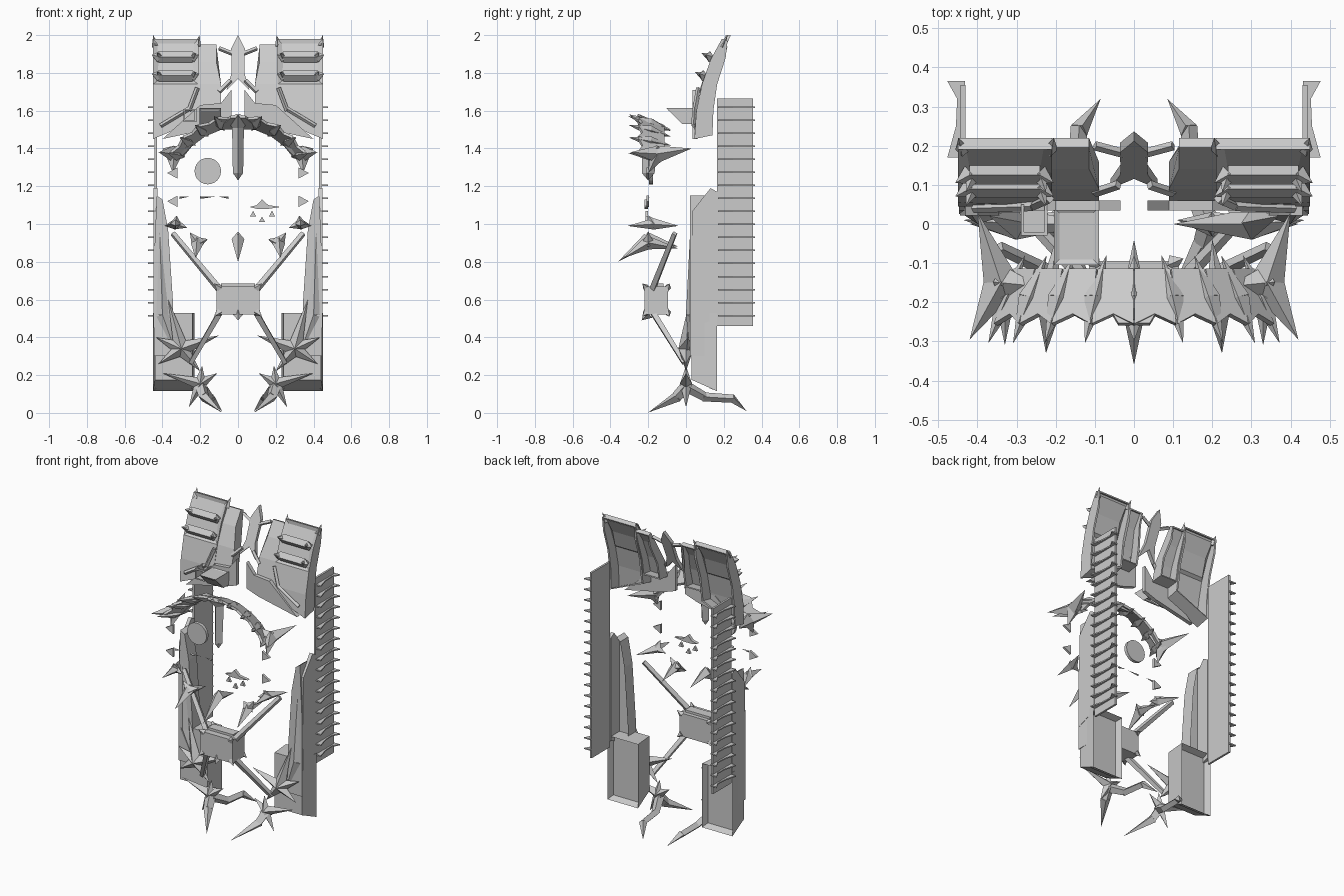
import bpy, bmesh
from math import sin, cos, radians
from mathutils import Vector as V

if "Cube" in bpy.data.objects:
    bpy.data.objects.remove(bpy.data.objects["Cube"])


def finish(name, bm, mirror=True, thick=0):
    bmesh.ops.recalc_face_normals(bm, faces=bm.faces)
    me = bpy.data.meshes.new(name)
    bm.to_mesh(me)
    ob = bpy.data.objects.new(name, me)
    bpy.context.collection.objects.link(ob)
    if thick:
        s = ob.modifiers.new("thickness", 'SOLIDIFY')
        s.thickness = thick
        s.offset = -1
    if mirror:
        m = ob.modifiers.new("mirror", 'MIRROR')
        m.use_mirror_merge = False
    return ob


def prism(bm, pts, axis, lo, hi):
    """Extrude a 2D outline along the named axis; the two caps come last."""
    i = "xyz".index(axis)
    rings = []
    for c in (lo, hi):
        ring = []
        for p in pts:
            q = list(p)
            q.insert(i, c)
            ring.append(bm.verts.new(q))
        rings.append(ring)
    a, b = rings
    n = len(pts)
    return [bm.faces.new((a[k], a[(k + 1) % n], b[(k + 1) % n], b[k])) for k in range(n)] + [bm.faces.new(a), bm.faces.new(b)]


def recess(bm, faces, width, depth):
    bmesh.ops.recalc_face_normals(bm, faces=bm.faces)
    bmesh.ops.inset_region(bm, faces=faces, thickness=width, depth=-depth)


def rect(a, b, c, d):
    return [(a, c), (b, c), (b, d), (a, d)]


def spike(bm, base, tip, r, r2=None, end=0.0):
    """Four-sided spike; end > 0 leaves a blunt square end (a bar)."""
    base, tip = V(base), V(tip)
    d = (tip - base).normalized()
    u = d.cross(V((0, 0, 1)) if abs(d.z) < .8 else V((0, 1, 0))).normalized()
    w = d.cross(u)
    offs = (u * r, w * (r2 or r), -u * r, -w * (r2 or r))
    a = [bm.verts.new(base + o) for o in offs]
    bm.faces.new(a)
    if end:
        b = [bm.verts.new(tip + o * end) for o in offs]
        bm.faces.new(b)
    t = None if end else bm.verts.new(tip)
    for k in range(4):
        j = (k + 1) % 4
        bm.faces.new((a[k], a[j], b[j], b[k]) if end else (a[k], a[j], t))


def star(name, centre, tips, r, mirror=True):
    bm = bmesh.new()
    for t in tips:
        spike(bm, centre, t, r)
    return finish(name, bm, mirror)


# Tall rear side plates with toothed slats
bm = bmesh.new()
prism(bm, rect(.165, .355, .46, 1.665), 'x', .43, .443)
finish("side_plate", bm)
bm = bmesh.new()
for k in range(17):
    z = .515 + k * .069
    prism(bm, [(.432, .365), (.477, .365), (.452, .32), (.455, .25), (.477, .17), (.432, .17)], 'z', z - .004, z + .004)
finish("side_slats", bm)

# Curved shoulder shells, open at the back
front = [(.045, 1.45), (.055, 1.6), (.085, 1.74), (.13, 1.87), (.19, 1.98)]
back = [(.22, 1.97), (.21, 1.88), (.165, 1.74), (.145, 1.6), (.14, 1.47)]
bm = bmesh.new()
fs = prism(bm, front + back, 'x', .21, .45)
bmesh.ops.delete(bm, geom=fs[5:9], context='FACES_ONLY')
for v in bm.verts:
    if v.co.x < .3 and v.co.z < 1.55:
        v.co.z += .1
recess(bm, fs[2:4], .03, .012)
finish("shoulder_shell", bm, thick=.012)
bm = bmesh.new()
f2 = [(.06, 1.62), (.09, 1.74), (.14, 1.86), (.195, 1.95)]
fs = prism(bm, f2 + [(.22, 1.94), (.2, 1.86), (.16, 1.74), (.14, 1.63)], 'x', .09, .215)
bmesh.ops.delete(bm, geom=fs[4:7], context='FACES_ONLY')
for v in bm.verts:
    if v.co.x < .1 and v.co.z > 1.85:
        v.co.x += .025
finish("inner_shoulder_shell", bm, thick=.012)
bm = bmesh.new()
prism(bm, [(.035, 1.71), (.09, 1.64), (.2, 1.63), (.4, 1.45), (.12, 1.51), (.035, 1.54)], 'y', .035, .06)
finish("chest_plate", bm)

# Shoulder rolls, corner spikes and diagonal trim
bm = bmesh.new()
for z, y in ((1.885, .125), (1.785, .09)):
    spike(bm, (.24, y, z), (.42, y, z), .024, .03, end=1)
    spike(bm, (.42, y, z), (.457, y - .02, z + .01), .026, .03)
    spike(bm, (.24, y, z), (.205, y - .02, z + .01), .026, .03)
    spike(bm, (.41, y, z), (.43, y - .045, z + .02), .02)
    spike(bm, (.24, y, z), (.225, y - .045, z + .02), .02)
for x in (.215, .437):
    spike(bm, (x, .19, 1.94), (x + (x - .32) * .1, .22, 2.0), .02)
spike(bm, (.215, .065, 1.72), (.26, .045, 1.6), .012, end=1)
spike(bm, (.26, .045, 1.61), (.41, .04, 1.52), .012, end=1)
finish("shoulder_rolls", bm)

# Leaning centre spine with struts
bm = bmesh.new()
half = [(.036, 1.93), (.034, 1.8), (.06, 1.71)]
prism(bm, [(0, 2.0)] + half + [(0, 1.77)] + [(-x, z) for x, z in half[::-1]], 'y', 0, .025)
for v in bm.verts:
    v.co.y += .09 + (v.co.z - 1.71) * .42
finish("centre_spine", bm, False)
bm = bmesh.new()
spike(bm, (.025, .18, 1.9), (.1, .2, 1.93), .012, end=1)
spike(bm, (.04, .1, 1.76), (.1, .08, 1.7), .012, end=1)
finish("spine_struts", bm)

# Lower leg boxes with a recessed back panel
bm = bmesh.new()
fs = prism(bm, rect(.23, .45, .03, .165), 'z', .115, .53)
for v in bm.verts:
    if v.co.y < .1:
        if v.co.z < .2:
            v.co.z += .06
        v.co.x += .012 if v.co.x < .3 else -.01
recess(bm, [fs[2]], .022, .04)
finish("leg_box", bm)

# Tall tapering leg guards
bm = bmesh.new()
prism(bm, [(.165, .5), (.03, .45), (.025, .7), (.035, 1.07), (.13, 1.19), (.165, 1.17)], 'x', .425, .447)
fs = prism(bm, [(.445, .3), (.34, .3), (.345, .6), (.37, .97), (.40, 1.13), (.43, 1.15), (.445, .8)], 'y', .022, .105)
recess(bm, [fs[-1]], .012, .03)
spike(bm, (.4, .03, .52), (.42, .03, 1.12), .045, .03)
spike(bm, (.4, .03, .52), (.33, .02, .32), .045, .03)
finish("leg_guard", bm)

# Knee stars and clawed feet
star("knee_star", (.3, .0, .34), [(.1, .0, .41), (.42, .0, .26), (.37, .02, .6), (.2, .0, .22),
     (.435, .01, .4), (.3, -.04, .34)], .04)
star("foot_star", (.2, .0, .155), [(.4, .0, .21), (.11, .01, .21), (.19, .0, .25), (.26, .0, .03)], .032)
bm = bmesh.new()
spike(bm, (.2, .01, .15), (.18, -.05, .085), .034, end=.85)
spike(bm, (.185, -.04, .09), (.085, -.2, .002), .03)
spike(bm, (.19, .0, .14), (.15, .1, .085), .03, end=.8)
spike(bm, (.15, .09, .085), (.14, .25, .075), .024, end=.9)
spike(bm, (.14, .24, .08), (.085, .32, .01), .024)
finish("foot_claws", bm)

# Waist box with flared corners and four struts
bm = bmesh.new()
prism(bm, rect(-.115, .115, -.22, -.095), 'z', .52, .67)
for x in (-.11, .11):
    for y in (-.21, -.1):
        for z, s in ((.66, 1), (.535, -1)):
            spike(bm, (x * .9, y, z), (x * 1.15, y + (-.02 if y < -.15 else .012), z + s * .025), .022)
prism(bm, rect(-.09, .09, -.18, -.12), 'z', .67, .685)
spike(bm, (0, -.2, .525), (0, -.235, .49), .03)
finish("waist_box", bm, False)
bm = bmesh.new()
spike(bm, (.095, -.18, .65), (.345, -.06, .95), .02, end=.8)
spike(bm, (.09, -.18, .54), (.25, -.01, .265), .02, end=.8)
finish("waist_struts", bm)

# Arched upper jaw: plates and spikes around a circle
def ring(deg, r, y):
    return (r * cos(radians(deg)), y, 1.16 + r * sin(radians(deg)))


bm = bmesh.new()
angles = [90, 75, 60, 46, 32]
for a, b in zip(angles, angles[1:]):
    m = (a + b) / 2
    bm.faces.new([bm.verts.new(ring(*p)) for p in ((a, .35, -.12), (a, .41, -.26), (m, .395, -.235), (b, .41, -.26), (b, .35, -.12))])
finish("jaw_plates", bm, thick=.015)
bm = bmesh.new()
for a in angles[1:]:
    spike(bm, ring(a, .385, -.19), ring(a - 2, .43, -.305), .028)
    spike(bm, ring(a, .385, -.19), ring(a + 3, .34, -.08), .028)
finish("jaw_spikes", bm)
star("cheek_spike", (.34, -.15, 1.37), [(.4, .03, 1.4), (.42, -.295, 1.38), (.24, -.16, 1.42), (.345, -.2, 1.27)], .045)

# Centre tooth and hanging dagger
bm = bmesh.new()
bm.faces.new([bm.verts.new(p) for p in ((-.11, -.14, 1.5), (.11, -.14, 1.5), (.04, -.26, 1.56), (-.04, -.26, 1.56))])
finish("centre_tooth_plate", bm, False, .015)
bm = bmesh.new()
spike(bm, (0, -.19, 1.52), (0, -.3, 1.58), .04)
spike(bm, (0, -.19, 1.52), (0, -.08, 1.5), .04)
spike(bm, (0, -.19, 1.54), (0, -.2, 1.27), .032, .04, end=.85)
spike(bm, (0, -.2, 1.27), (0, -.2, 1.23), .027, .034)
finish("centre_dagger", bm, False)

# Lower jaw spikes and loose thorns
star("lower_jaw_spike", (.33, -.17, 1.0), [(.39, -.04, .99), (.27, -.18, .98), (.33, -.31, .99), (.325, -.2, 1.045)], .03)
star("chin_spike", (.215, -.2, .9), [(.255, -.2, .955), (.16, -.17, .92), (.225, -.33, .82), (.2, -.04, .87)], .035)
star("chin_point", (0, -.2, .92), [(0, -.36, .8), (0, -.04, .88), (0, -.2, .96)], .034, False)
bm = bmesh.new()
for z in (1.27, 1.12):
    prism(bm, [(.375, z), (.32, z + .03), (.32, z - .03)], 'y', -.21, -.195)
finish("thorns", bm)

# Disc, darts and small winged ornament
bm = bmesh.new()
prism(bm, [(-.16 + .07 * cos(radians(a)), 1.28 + .07 * sin(radians(a))) for a in range(0, 360, 15)], 'y', -.195, -.175)
finish("face_disc", bm, False)
bm = bmesh.new()
for a, b in ((-.31, -.26), (-.2, -.12), (-.05, -.1)):
    spike(bm, (a, -.2, 1.14), (b, -.2, 1.145), .007)
finish("darts", bm, False)
bm = bmesh.new()
prism(bm, [(.06, 1.09), (.1, 1.08), (.16, 1.08), (.225, 1.09), (.16, 1.1), (.127, 1.13), (.1, 1.1)], 'y', -.22, -.2)
for x, z in ((.08, 1.04), (.127, 1.01), (.18, 1.04)):
    prism(bm, [(x - .016, z), (x + .016, z), (x, z + .03)], 'y', -.215, -.2)
finish("winged_ornament", bm, False)

# Offset tray and open bracket on one side
bm = bmesh.new()
fs = prism(bm, rect(-.205, -.09, -.105, .042), 'z', 1.53, 1.615)
for v in bm.verts:
    if v.co.z < 1.6:
        v.co.y = .03 if v.co.y > 0 else -.02
recess(bm, [fs[5]], .02, .008)
bmesh.ops.delete(bm, geom=[fs[4]], context='FACES')
finish("tray", bm, False, .008)
bm = bmesh.new()
for x in (-.285, -.225):
    prism(bm, rect(-.03, .05, 1.54, 1.61), 'x', x - .004, x + .004)
prism(bm, rect(-.289, -.221, -.03, .05), 'z', 1.54, 1.548)
prism(bm, rect(-.289, -.221, -.03, -.02), 'z', 1.6, 1.61)
finish("bracket", bm, False)
